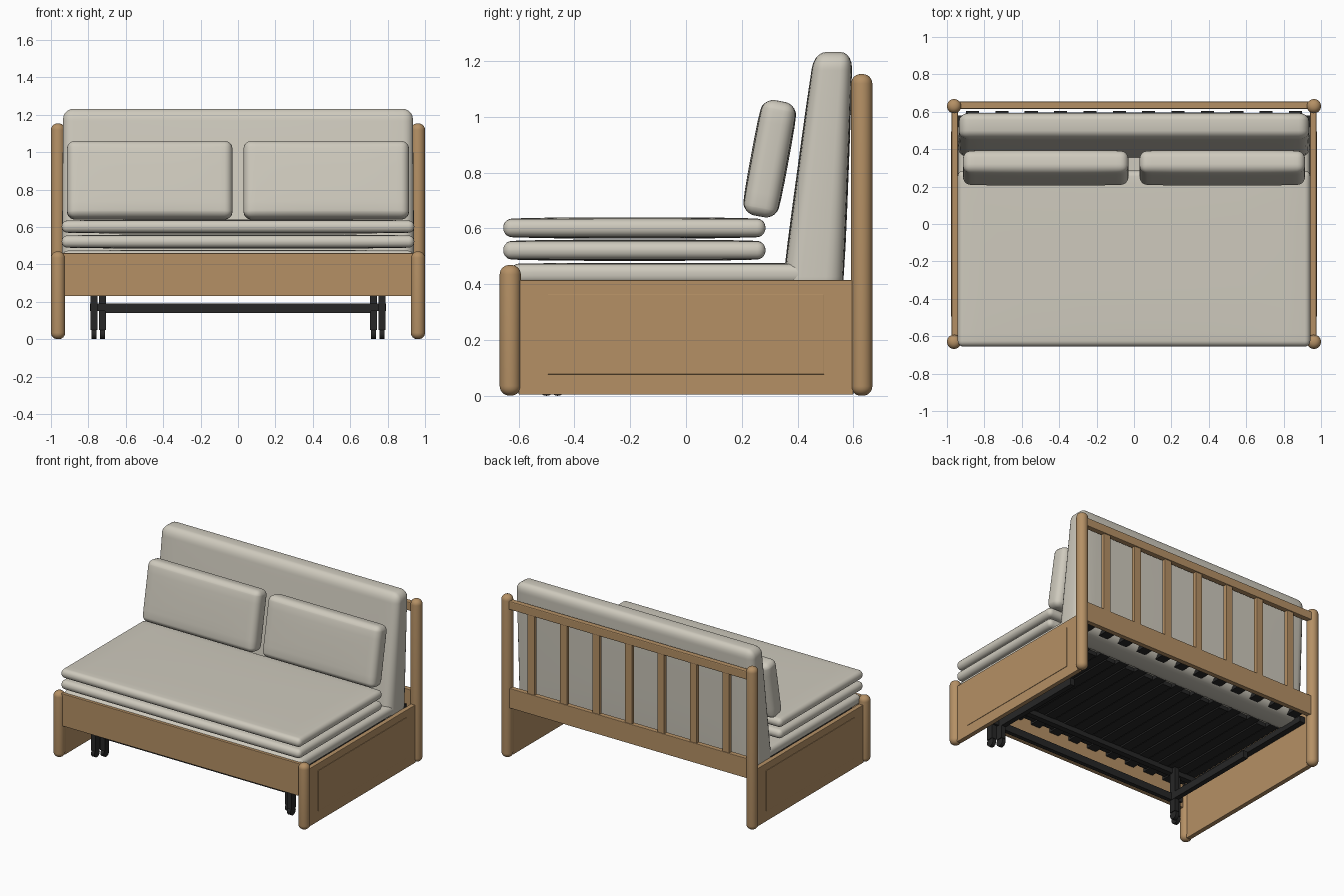
import bpy, bmesh, math
from mathutils import Vector, Matrix

if "Cube" in bpy.data.objects:
    bpy.data.objects.remove(bpy.data.objects["Cube"])


def material(name, rgb):
    m = bpy.data.materials.new(name)
    m.diffuse_color = (*rgb, 1)
    m.use_nodes = True
    m.node_tree.nodes["Principled BSDF"].inputs["Base Color"].default_value = m.diffuse_color
    return m


WOOD = material("wood", (0.46, 0.28, 0.13))
CLOTH = material("cloth", (0.62, 0.59, 0.51))
METAL = material("dark_metal", (0.02, 0.02, 0.02))


def finish(name, bm, mat, loc=(0, 0, 0), rot_x=0.0, angle=None):
    bmesh.ops.recalc_face_normals(bm, faces=bm.faces)
    me = bpy.data.meshes.new(name)
    bm.to_mesh(me)
    bm.free()
    me.materials.append(mat)
    ob = bpy.data.objects.new(name, me)
    bpy.context.collection.objects.link(ob)
    ob.location = loc
    ob.rotation_euler.x = rot_x
    if angle:
        bpy.ops.object.select_all(action='DESELECT')
        ob.select_set(True)
        bpy.context.view_layer.objects.active = ob
        bpy.ops.object.shade_smooth_by_angle(angle=math.radians(angle))
    return ob


def bevelled_cube(size, r, seg):
    bm = bmesh.new()
    bmesh.ops.create_cube(bm, size=1)
    bmesh.ops.scale(bm, vec=size, verts=bm.verts)
    if r:
        bmesh.ops.bevel(bm, geom=bm.edges[:], offset=r, segments=seg,
                        profile=0.5, affect='EDGES')
    return bm


def box(name, x, y, z, mat, r=0.0):
    """Box from (min, max) pairs."""
    lo, hi = Vector((x[0], y[0], z[0])), Vector((x[1], y[1], z[1]))
    return finish(name, bevelled_cube(hi - lo, r, 2), mat, (lo + hi) / 2)


def rod(name, radius, length, loc, mat, axis='Z', r=0.0, sides=32):
    bm = bmesh.new()
    bmesh.ops.create_cone(bm, cap_ends=True, segments=sides, radius1=radius,
                          radius2=radius, depth=length)
    if r:
        rim = [e for e in bm.edges if abs(e.verts[0].co.z - e.verts[1].co.z) < 1e-5]
        bmesh.ops.bevel(bm, geom=rim, offset=r, segments=6, profile=0.5, affect='EDGES')
    if axis == 'X':
        bmesh.ops.rotate(bm, verts=bm.verts, matrix=Matrix.Rotation(math.pi / 2, 3, 'Y'))
    return finish(name, bm, mat, loc, angle=40)


def cushion(name, size, r, loc, crown, thin, rot_x=0.0, shape=None):
    """Rounded box whose two broad sides swell along the 'thin' axis."""
    bm = bevelled_cube(size, r, 5)
    half = [s / 2 for s in size]
    broad = [a for a in range(3) if a != thin]
    for a in broad:
        for f in (-0.85, -0.6, -0.3, 0, 0.3, 0.6, 0.85):
            co, no = Vector(), Vector()
            co[a], no[a] = f * half[a], 1
            bmesh.ops.bisect_plane(bm, geom=bm.verts[:] + bm.edges[:] + bm.faces[:],
                                   plane_co=co, plane_no=no)
    for v in bm.verts:
        k = 1.0
        for a in broad:
            k *= 1 - min(1, abs(v.co[a] / half[a])) ** 4
        v.co[thin] += crown * k * v.co[thin] / half[thin]
        if shape:
            shape(v.co)
    return finish(name, bm, CLOTH, loc, rot_x, angle=60)


# Round corner posts and panelled ends
for s, side in ((-1, "left"), (1, "right")):
    rod(f"front_post_{side}", 0.038, 0.468, (s * 0.962, -0.63, 0.235), WOOD, r=0.034)
    rod(f"back_post_{side}", 0.038, 1.153, (s * 0.962, 0.63, 0.577), WOOD, r=0.034)
    xs = sorted((s * 0.942, s * 0.975))
    box(f"end_panel_{side}", xs, (-0.6, 0.6), (0.004, 0.415), WOOD, 0.003)
    box(f"end_field_{side}", sorted((s * 0.95, s * 0.978)), (-0.495, 0.495),
        (0.077, 0.365), WOOD, 0.002)

# Front rail, back rails and upright back bars
box("front_rail", (-0.94, 0.94), (-0.645, -0.615), (0.23, 0.46), WOOD, 0.003)
box("back_bottom_rail", (-0.94, 0.94), (0.617, 0.652), (0.36, 0.50), WOOD, 0.003)
box("back_top_rail", (-0.94, 0.94), (0.615, 0.655), (1.06, 1.12), WOOD, 0.006)
for i in range(7):
    x = (i - 3) * 0.255
    box(f"back_bar_{i}", (x - 0.028, x + 0.028), (0.62, 0.648), (0.49, 1.07), WOOD, 0.004)

# Interleaved slats and their supports
for i in range(12):
    x = (i - 5.5) * 0.157
    box(f"fixed_slat_{i}", (x - 0.035, x + 0.035), (-0.58, 0.605), (0.372, 0.4), METAL)
for i in range(11):
    x = (i - 5) * 0.157
    box(f"sliding_slat_{i}", (x - 0.036, x + 0.036), (-0.61, 0.33), (0.368, 0.396), METAL)
for s, side in ((-1, "left"), (1, "right")):
    box(f"slat_support_{side}", sorted((s * 0.9, s * 0.942)), (-0.59, 0.58), (0.33, 0.372), METAL)
box("slat_front_support", (-0.9, 0.9), (-0.5, -0.46), (0.335, 0.37), METAL)

# Pull-out undercarriage: legs, wheels, stretchers
box("cross_stretcher", (-0.71, 0.71), (-0.495, -0.465), (0.14, 0.19), METAL)
for s, side in ((-1, "left"), (1, "right")):
    box(f"side_stretcher_{side}", sorted((s * 0.705, s * 0.74)), (-0.48, 0.25), (0.14, 0.19), METAL)
    for n, x, y in (("inner", 0.725, -0.46), ("outer", 0.77, -0.50)):
        box(f"leg_{n}_{side}", (s * x - 0.018, s * x + 0.018), (y - 0.025, y + 0.025),
            (0.05, 0.37), METAL)
        rod(f"wheel_{n}_{side}", 0.03, 0.026, (s * x, y, 0.03), METAL, 'X', sides=20)
    box(f"leg_link_{side}", sorted((s * 0.705, s * 0.79)), (-0.5, -0.46), (0.15, 0.19), METAL)

# Folded mattress: lower layer and two upper layers
cushion("mattress_base", (1.88, 1.13, 0.072), 0.03, (0, -0.065, 0.437), 0.004, 2)
for i, z in enumerate((0.522, 0.602)):
    cushion(f"mattress_layer_{i}", (1.885, 0.94, 0.064), 0.03, (0, -0.185, z), 0.006, 2)


# Tapered back cushion
def taper(co):
    t = (co.z + 0.435) / 0.87
    co.y = co.y * (1.13 - 0.42 * t) + 0.076 * t
    co.x *= 1 - 0.008 * t


cushion("back_cushion", (1.885, 0.19, 0.87), 0.055, (0, 0.452, 0.797), 0.006, 1, shape=taper)

# Two loose leaning pillows
for s, side in ((-1, "left"), (1, "right")):
    cushion(f"pillow_{side}", (0.885, 0.12, 0.42), 0.042, (s * 0.472, 0.3, 0.85), 0.008, 1,
            rot_x=math.radians(-10.5))
